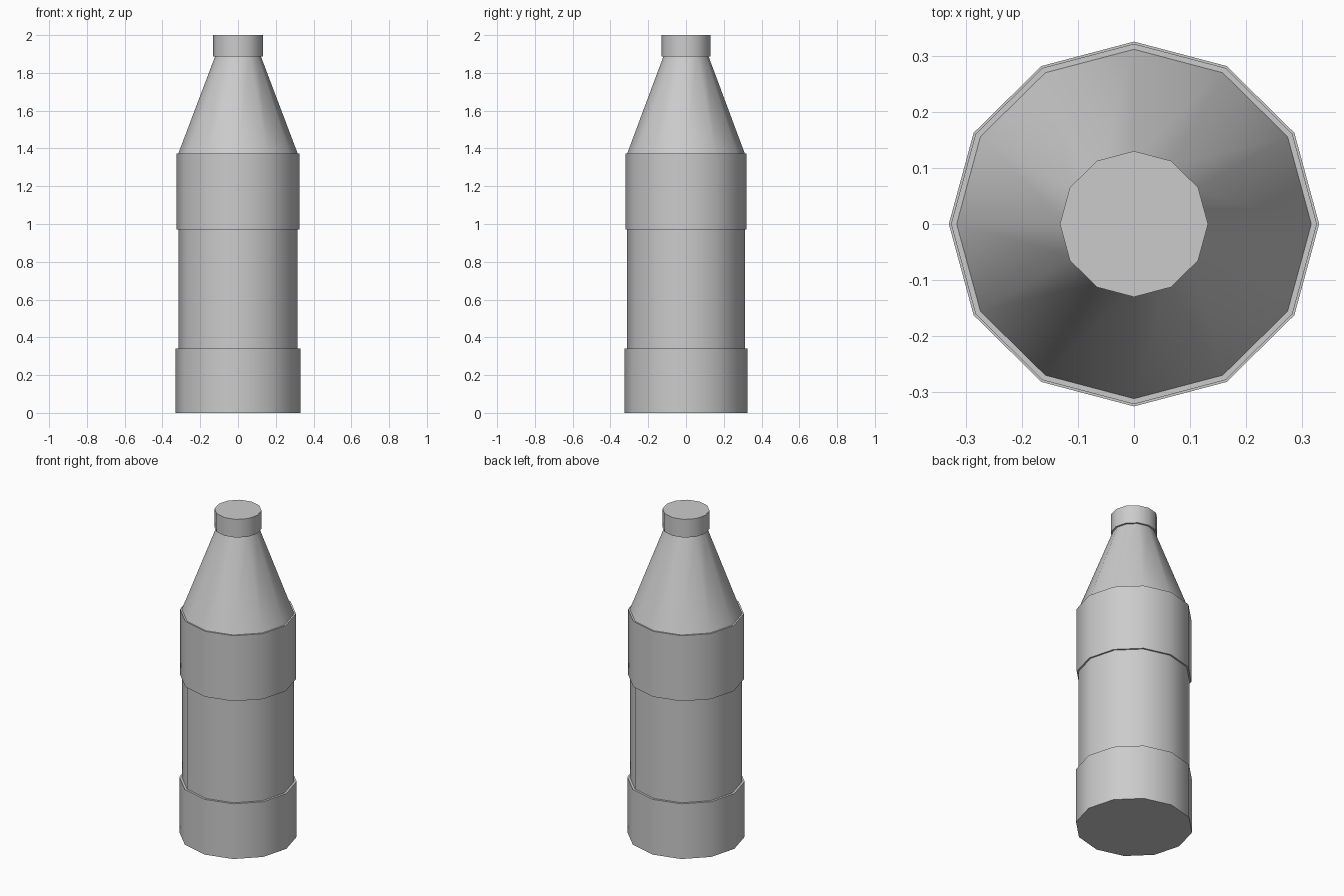
import bpy, bmesh, math

if "Cube" in bpy.data.objects:
    bpy.data.objects.remove(bpy.data.objects["Cube"])

SIDES = 12
Y_SCALE = 0.985  # the bottle is very slightly narrower front to back


def lathe(name, profile, close_top=True):
    """Revolve (radius, z) points into a 12-sided part with a closed bottom."""
    bm = bmesh.new()
    rings = []
    for r, z in profile:
        angles = [2 * math.pi * i / SIDES for i in range(SIDES)]
        rings.append([bm.verts.new((r * math.cos(a), r * math.sin(a) * Y_SCALE, z))
                      for a in angles])
    for low, high in zip(rings, rings[1:]):
        for i in range(SIDES):
            j = (i + 1) % SIDES
            bm.faces.new((low[i], low[j], high[j], high[i]))
    bm.faces.new(rings[0][::-1])
    if close_top:
        bm.faces.new(rings[-1])
    mesh = bpy.data.meshes.new(name)
    bm.to_mesh(mesh)
    bm.free()
    obj = bpy.data.objects.new(name, mesh)
    bpy.context.collection.objects.link(obj)
    # Smooth round the sides, sharp at the steps
    bpy.ops.object.select_all(action='DESELECT')
    obj.select_set(True)
    bpy.context.view_layer.objects.active = obj
    bpy.ops.object.shade_smooth_by_angle(angle=math.radians(35))
    return obj


# Bottle: base band, waist, label band, tapering shoulder (open under the cap)
lathe("bottle_body", [
    (0.330, 0.0), (0.330, 0.34),
    (0.316, 0.34), (0.316, 0.97),
    (0.326, 0.97), (0.326, 1.373),
    (0.316, 1.373), (0.121, 1.888),
], close_top=False)
bpy.context.object.data.update()

# Screw cap overhanging the neck
lathe("bottle_cap", [(0.132, 1.888), (0.132, 2.0)])
